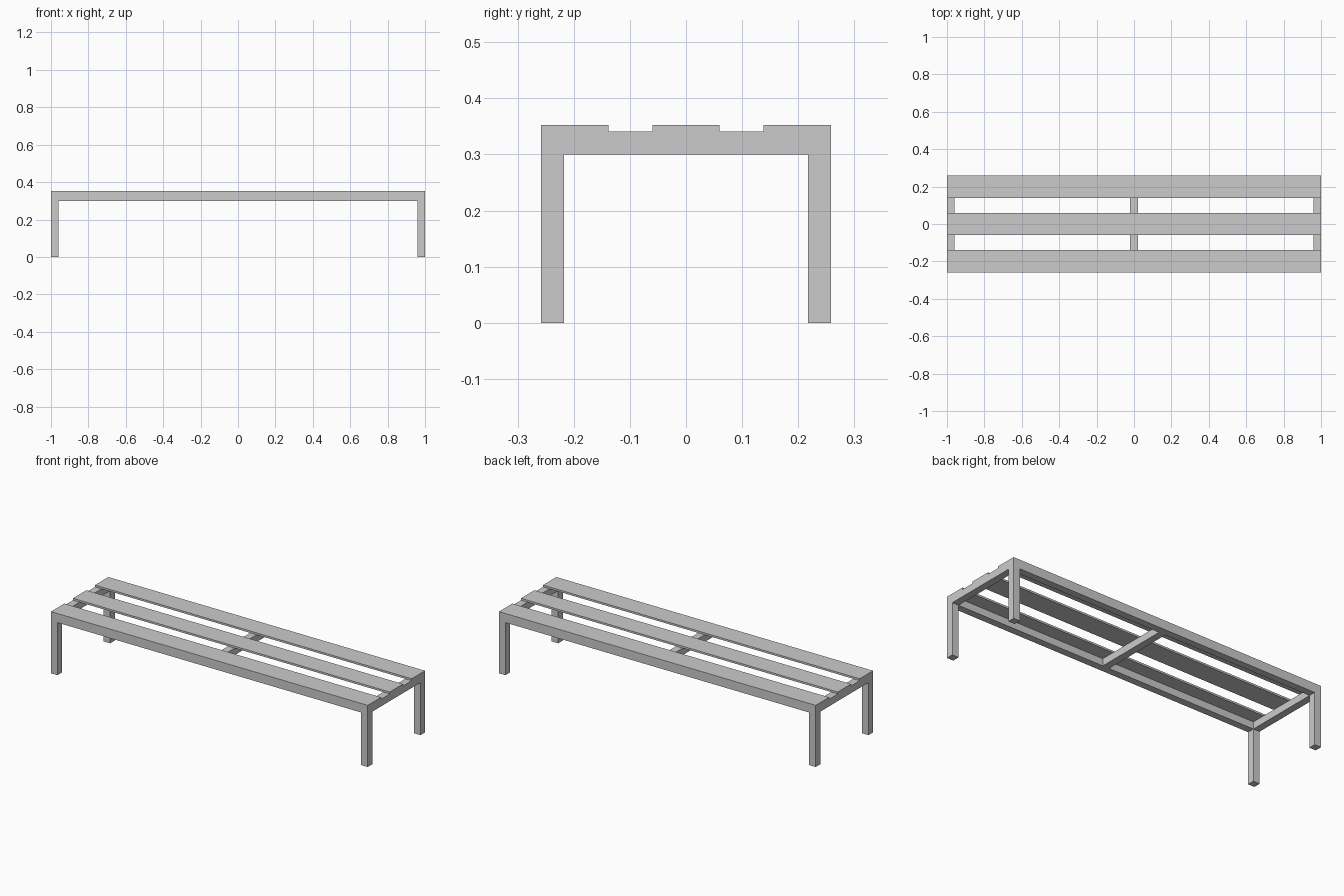
import bpy
import bmesh

if "Cube" in bpy.data.objects:
    bpy.data.objects.remove(bpy.data.objects["Cube"])

HX, HY = 1.0, 0.2585                        # half length and half depth
W = 0.041                                   # square tube width
Z_RAIL, Z_SLAT, Z_TOP = 0.30, 0.341, 0.352  # rail underside, slat underside, seat top


def box(name, x0, x1, y0, y1, z0, z1):
    bm = bmesh.new()
    bmesh.ops.create_cube(bm, size=1.0)
    bmesh.ops.scale(bm, vec=(x1 - x0, y1 - y0, z1 - z0), verts=bm.verts)
    mesh = bpy.data.meshes.new(name)
    bm.to_mesh(mesh)
    bm.free()
    obj = bpy.data.objects.new(name, mesh)
    obj.location = ((x0 + x1) / 2, (y0 + y1) / 2, (z0 + z1) / 2)
    bpy.context.collection.objects.link(obj)
    return obj


# Legs at the four corners
for side, sx in (("left", -1), ("right", 1)):
    for face, sy in (("front", -1), ("back", 1)):
        cx, cy = sx * (HX - W / 2), sy * (HY - W / 2)
        box(f"{face}_{side}_leg", cx - W / 2, cx + W / 2,
            cy - W / 2, cy + W / 2, 0, Z_RAIL)

# Long rails along front and back
for face, sy in (("front", -1), ("back", 1)):
    cy = sy * (HY - W / 2)
    box(f"{face}_rail", -HX, HX, cy - W / 2, cy + W / 2, Z_RAIL, Z_SLAT)

# Cross rails at both ends and the middle, fitted between the long rails
for name, cx in (("left", -HX + W / 2), ("middle", 0), ("right", HX - W / 2)):
    box(f"{name}_cross_rail", cx - W / 2, cx + W / 2,
        -HY + W, HY - W, Z_RAIL, Z_SLAT)

# Three seat slats
SLAT = 0.12
for name, cy in (("front", -HY + SLAT / 2), ("middle", 0), ("back", HY - SLAT / 2)):
    box(f"{name}_seat_slat", -HX, HX, cy - SLAT / 2, cy + SLAT / 2, Z_SLAT, Z_TOP)
